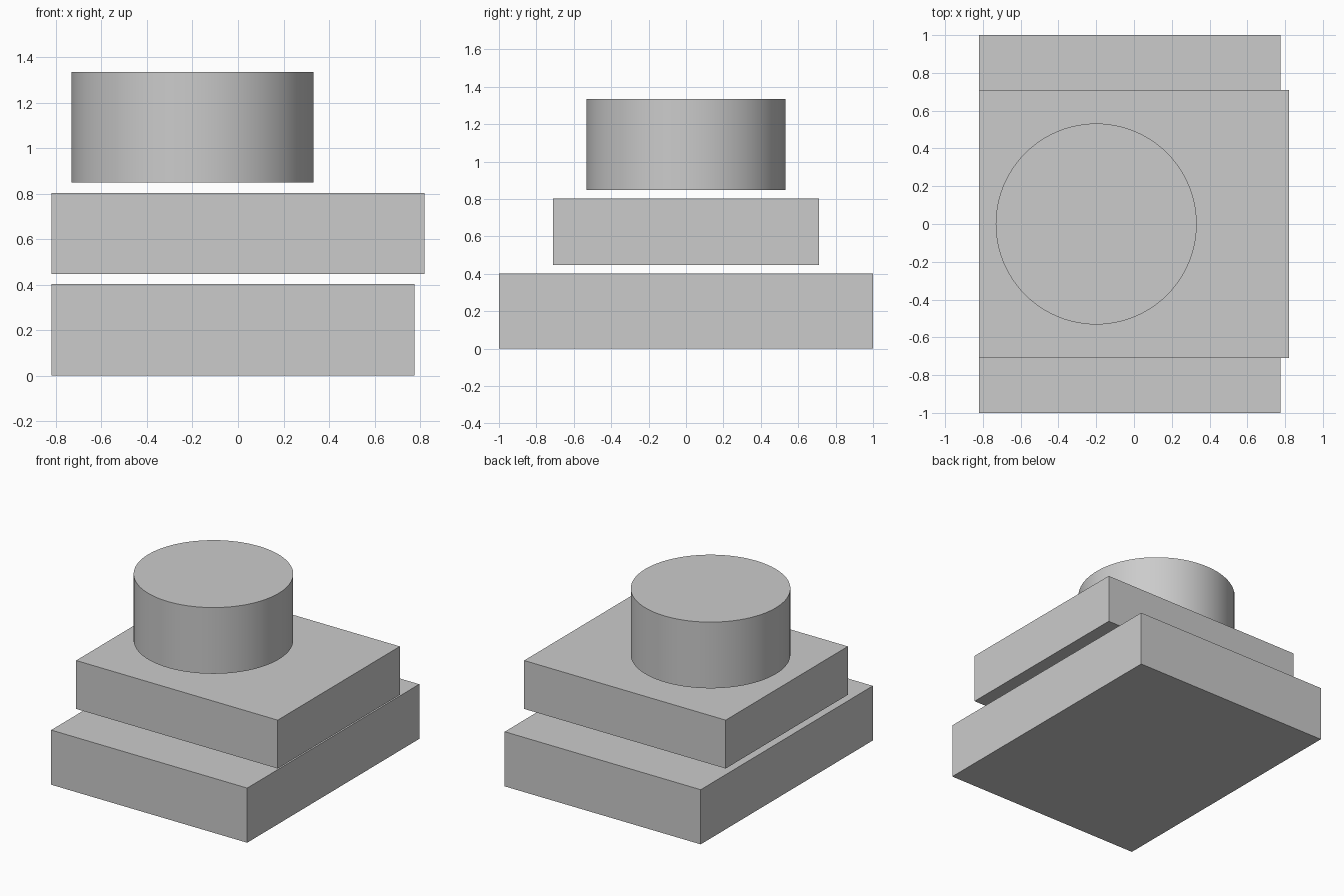
import bpy
import math

# Remove the default cube
cube = bpy.data.objects.get("Cube")
if cube:
    bpy.data.objects.remove(cube, do_unlink=True)

# Single flat colour
grey = bpy.data.materials.new("light_grey")
grey.use_nodes = True
colour = (0.6, 0.6, 0.6, 1)
grey.diffuse_color = colour
grey.node_tree.nodes["Principled BSDF"].inputs["Base Color"].default_value = colour


def finish(name):
    obj = bpy.context.object
    obj.name = name
    obj.data.materials.append(grey)
    return obj


def slab(name, x, y, z):
    """Box spanning the given (low, high) ranges."""
    spans = (x, y, z)
    bpy.ops.mesh.primitive_cube_add(size=1, location=[(a + b) / 2 for a, b in spans])
    obj = finish(name)
    obj.scale = [b - a for a, b in spans]
    bpy.ops.object.transform_apply(location=False, rotation=False, scale=True)


# Two stacked slabs with a narrow gap between them
slab("lower_slab", (-0.82, 0.775), (-1, 1), (0, 0.402))
slab("upper_slab", (-0.82, 0.82), (-0.71, 0.71), (0.447, 0.803))

# Round drum floating just above the upper slab
bottom, top = 0.848, 1.335
bpy.ops.mesh.primitive_cylinder_add(
    vertices=96, radius=0.532, depth=top - bottom,
    location=(-0.2, 0, (bottom + top) / 2))
finish("drum")
bpy.ops.object.shade_smooth_by_angle(angle=math.radians(30))
